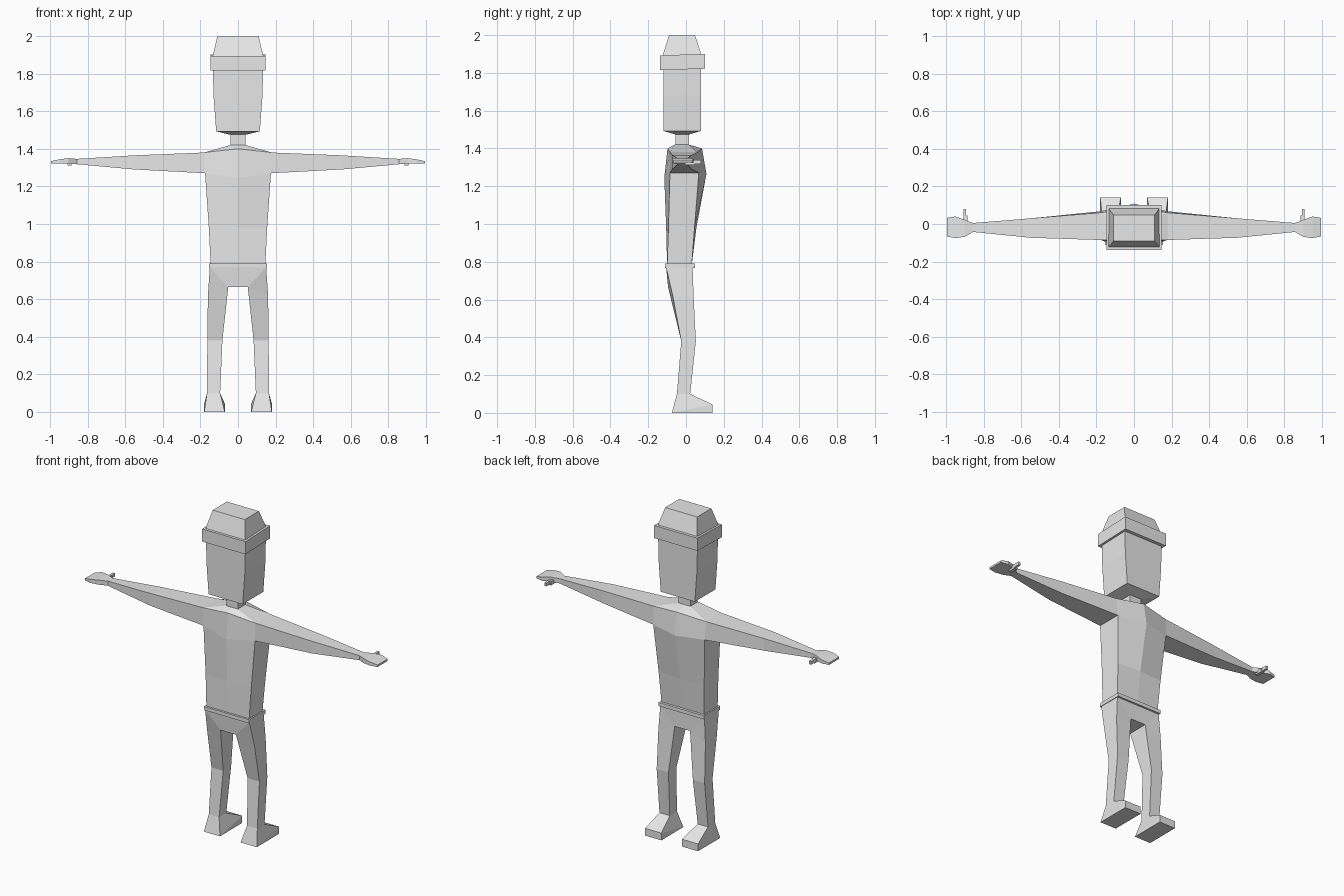
import bpy
import bmesh

cube = bpy.data.objects.get("Cube")
if cube:
    bpy.data.objects.remove(cube, do_unlink=True)

# One plain colour for the whole figure
grey = bpy.data.materials.new("plain grey")
grey.use_nodes = True
colour = (0.8, 0.8, 0.8, 1)
grey.diffuse_color = colour
grey.node_tree.nodes["Principled BSDF"].inputs["Base Color"].default_value = colour


def level(height, inner, outer, back, front):
    """Rectangle lying flat, used for sections stacked upwards."""
    return [(inner, back, height), (outer, back, height),
            (outer, front, height), (inner, front, height)]


def upright(distance, back, front, low, high):
    """Rectangle standing across the arm."""
    return [(distance, back, low), (distance, front, low),
            (distance, front, high), (distance, back, high)]


def centred(height, half_width, back, front):
    return level(height, -half_width, half_width, back, front)


def loft(bm, rings, closed=True, start_cap=True, end_cap=True):
    """Join neighbouring rings with quads and cap the ends if wanted."""
    loops = [[bm.verts.new(point) for point in ring] for ring in rings]
    count = len(rings[0])
    for lower, upper in zip(loops, loops[1:]):
        for i in range(count if closed else count - 1):
            j = (i + 1) % count
            bm.faces.new((lower[i], lower[j], upper[j], upper[i]))
    if start_cap:
        bm.faces.new(loops[0][::-1])
    if end_cap:
        bm.faces.new(loops[-1])


def finish(bm, name, mirrored=False):
    """Weld the mesh, mirror it across x if asked, and link the object."""
    bmesh.ops.remove_doubles(bm, verts=bm.verts, dist=0.0002)
    if mirrored:
        copy = bmesh.ops.duplicate(bm, geom=bm.verts[:] + bm.edges[:] + bm.faces[:])
        for item in copy["geom"]:
            if isinstance(item, bmesh.types.BMVert):
                item.co.x = -item.co.x
        bmesh.ops.remove_doubles(bm, verts=bm.verts, dist=0.0002)
    bmesh.ops.recalc_face_normals(bm, faces=bm.faces)
    mesh = bpy.data.meshes.new(name)
    bm.to_mesh(mesh)
    bm.free()
    mesh.materials.append(grey)
    obj = bpy.data.objects.new(name, mesh)
    bpy.context.collection.objects.link(obj)
    return obj


def block(name, rings, mirrored=False):
    bm = bmesh.new()
    loft(bm, rings)
    return finish(bm, name, mirrored)


# Torso with a ridged chest, and the arms growing from its sides
shoulder = [(.175, -.085, 1.27), (.175, .068, 1.27), (.18, .06, 1.38), (.18, -.085, 1.38)]
low_back, low_front, high_front, high_back = shoulder
torso = bmesh.new()
loft(torso, [
    [(0, -.1, .78), (.145, -.1, .78), (.145, .03, .78), (0, .03, .78)],
    [(0, -.105, .98), (.155, -.093, .98), (.155, .045, .98), (0, .055, .98)],
    [(0, -.115, 1.245), low_back, low_front, (0, .108, 1.265)],
    [(0, -.098, 1.4), high_back, high_front, (0, .085, 1.4)],
    [(0, -.06, 1.42), (.04, -.06, 1.42), (.04, .015, 1.42), (0, .015, 1.42)],
], closed=False, start_cap=False, end_cap=False)
loft(torso, [
    shoulder,
    upright(.55, -.073, .03, 1.29, 1.365),
    upright(.86, -.042, .005, 1.318, 1.346),
], start_cap=False)
finish(torso, "torso_and_arms", mirrored=True)

# Flat mitten hands with a small thumb
block("hands", [
    upright(.855, -.042, .005, 1.318, 1.346),
    upright(.9, -.068, .022, 1.322, 1.35),
    upright(.95, -.075, .04, 1.322, 1.344),
    upright(.995, -.066, .032, 1.322, 1.334),
], mirrored=True)
block("thumbs", [
    level(1.312, .886, .906, -.005, .045),
    level(1.336, .886, .906, -.005, .045),
], mirrored=True)
block("thumb_tips", [
    level(1.318, .893, .907, .035, .08),
    level(1.338, .893, .907, .035, .08),
], mirrored=True)

# Belt
block("belt", [
    centred(.768, .154, -.112, .047),
    centred(.79, .154, -.112, .047),
])

# Pelvis, legs and feet
legs = bmesh.new()
hip_back, hip_front = (.15, -.105, .77), (.15, .035, .77)
crotch_back, crotch_front = (.052, -.095, .665), (.052, .035, .665)
loft(legs, [
    [(0, y, z) for x, y, z in (hip_back, crotch_back, crotch_front, hip_front)],
    [hip_back, crotch_back, crotch_front, hip_front],
], start_cap=False, end_cap=False)
sole = level(0, .07, .18, -.075, .14)
toe_top = [(x, y, .045 if y > 0 else z) for x, y, z in sole]
loft(legs, [
    [hip_back, hip_back, hip_front, hip_front],
    [crotch_back, (.16, -.07, .62), (.16, .04, .62), crotch_front],
    level(.38, .083, .163, -.025, .052),
    level(.1, .095, .165, -.048, .022),
    toe_top,
    sole,
], start_cap=False)
finish(legs, "legs", mirrored=True)

# Neck and head
block("neck", [
    centred(1.4, .04, -.055, .015),
    centred(1.49, .04, -.055, .015),
])
block("head", [
    centred(1.475, .045, -.06, .02),
    centred(1.493, .116, -.12, .08),
    centred(1.68, .13, -.12, .08),
    centred(1.85, .134, -.12, .08),
])

# Hat with a turned-up band and a tapering crown
band = [
    centred(1.815, .147, -.138, .1),
    centred(1.893, .147, -.138, .1),
]
block("hat_band", [[(x, y, z + max(y, 0) * .07) for x, y, z in ring] for ring in band])
block("hat_crown", [
    centred(1.88, .138, -.127, .088),
    centred(2, .109, -.09, .047),
])
